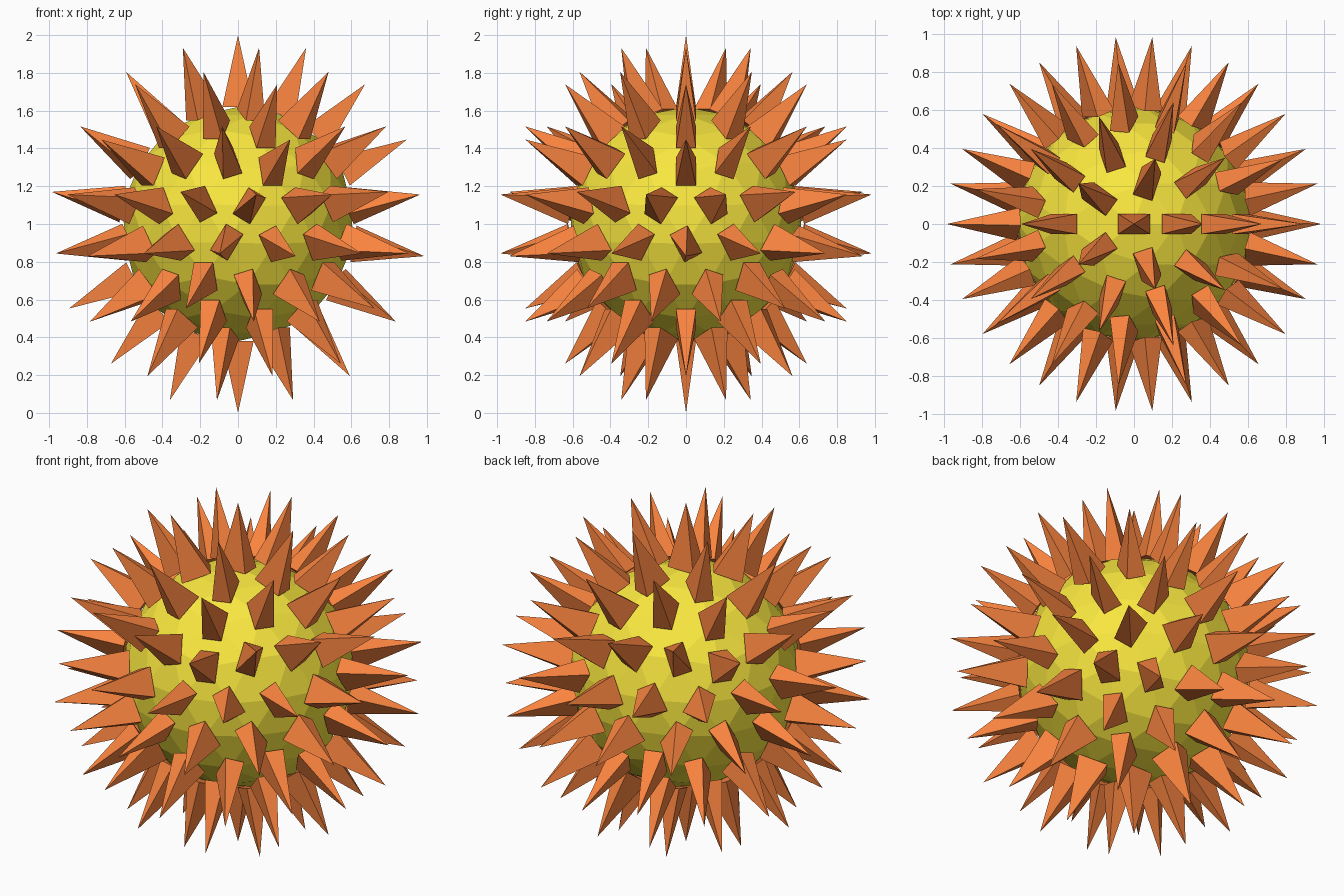
import bpy, bmesh
from math import radians, sin, cos
from mathutils import Vector, Matrix

if "Cube" in bpy.data.objects:
    bpy.data.objects.remove(bpy.data.objects["Cube"])

CORE_R, TIP_R = 0.62, 1.0
HALF_LONG, HALF_SHORT = 0.083, 0.053
CENTRE = Vector((0, 0, 1))


def material(name, rgb):
    m = bpy.data.materials.new(name)
    m.diffuse_color = (*rgb, 1)
    m.use_nodes = True
    m.node_tree.nodes["Principled BSDF"].inputs["Base Color"].default_value = m.diffuse_color
    return m


def add_object(name, bm, mat):
    bmesh.ops.recalc_face_normals(bm, faces=bm.faces)
    me = bpy.data.meshes.new(name)
    bm.to_mesh(me)
    bm.free()
    me.materials.append(mat)
    ob = bpy.data.objects.new(name, me)
    ob.location = CENTRE
    bpy.context.collection.objects.link(ob)


def spike_frame(az, polar, lean):
    """Outward direction and the long axis of the spike's rectangular base."""
    a, p, t = radians(az), radians(polar), radians(lean)
    out = Vector((sin(p) * cos(a), sin(p) * sin(a), cos(p)))
    up = Vector((-cos(p) * cos(a), -cos(p) * sin(a), sin(p)))
    side = Vector((-sin(a), cos(a), 0))
    return out, up * cos(t) + side * sin(t)


# Geodesic layout: one fifth of the upper half (azimuth, polar angle, lean)
SECTOR = [
    (0, 21.14, 0), (0, 42.29, 0), (0, 63.43, 0), (36, 36.35, 0),
    (23.6, 58.87, 20), (48.4, 58.87, -20),
    (12.39, 81.02, -31.7), (-12.39, 81.02, 31.7), (36, 80.21, -28),
]
frames = [spike_frame(0, 0, 0)]
for k in range(5):
    frames += [spike_frame(az + 72 * k, p, t) for az, p, t in SECTOR]
# Lower half is the upper half turned about the y axis
flip = Matrix.Rotation(radians(180), 3, 'Y')
frames += [(flip @ d, flip @ l) for d, l in frames]

# Faceted core ball
bm = bmesh.new()
for d, _ in frames:
    bm.verts.new(d * CORE_R)
bmesh.ops.convex_hull(bm, input=bm.verts)
add_object("core_ball", bm, material("yellow", (0.95, 0.8, 0.05)))

# Four-sided spikes
bm = bmesh.new()
for d, l in frames:
    s = d.cross(l)
    base = [bm.verts.new(d * CORE_R + l * HALF_LONG * i + s * HALF_SHORT * j)
            for i, j in ((1, 1), (-1, 1), (-1, -1), (1, -1))]
    tip = bm.verts.new(d * TIP_R)
    bm.faces.new(base)
    for i in range(4):
        bm.faces.new((base[i], base[(i + 1) % 4], tip))
add_object("spikes", bm, material("orange_red", (0.95, 0.23, 0.05)))
